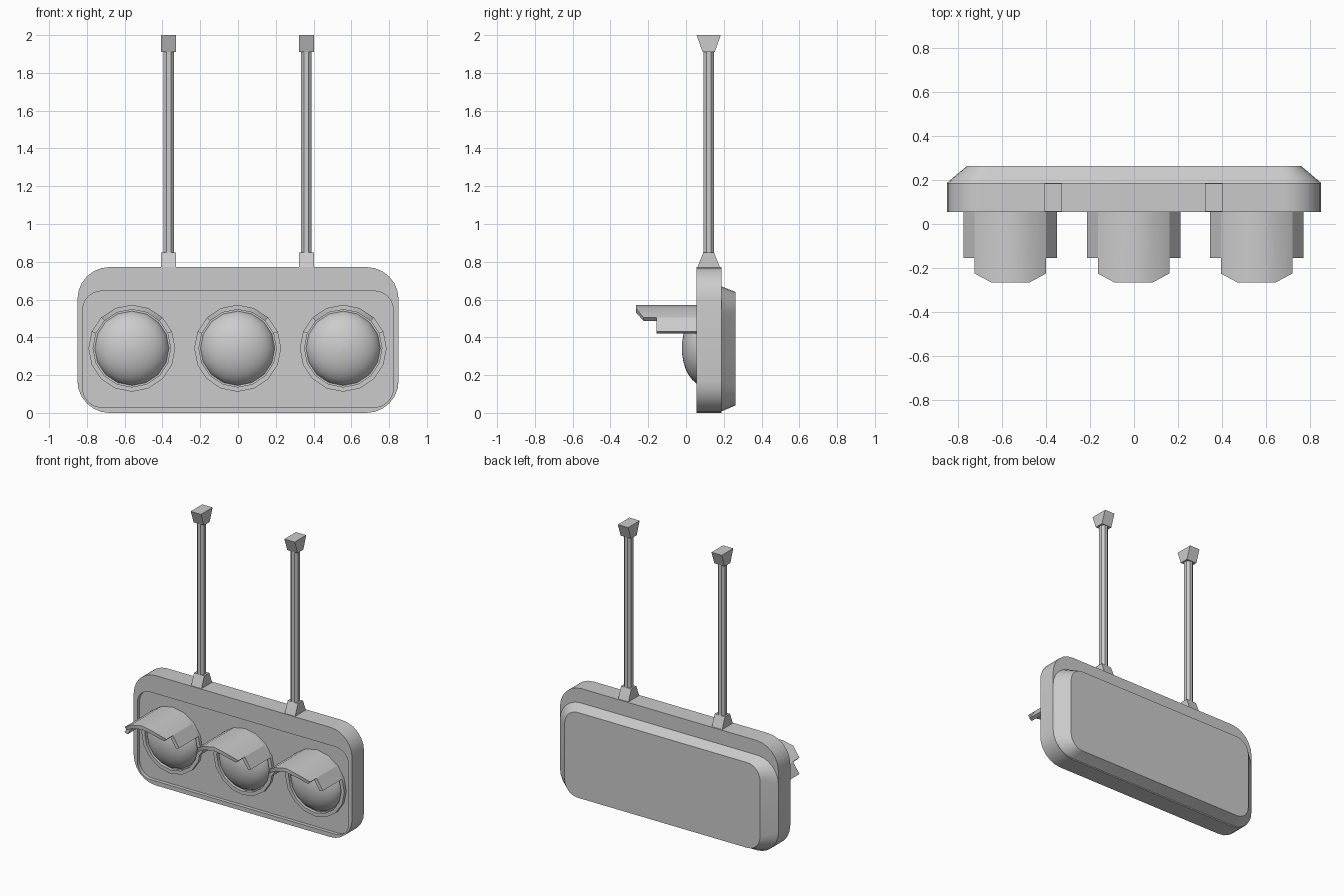
import bpy, bmesh, math
from math import sin, cos, pi, radians

if "Cube" in bpy.data.objects:
    bpy.data.objects.remove(bpy.data.objects["Cube"])

LAMP_X = (-0.562, -0.002, 0.557)
LAMP_Z = 0.342
POLE_X = (-0.367, 0.362)
POLE_Y = 0.12
FLOOR = 0.08  # depth of the recessed front face


def finish(name, bm, smooth=True):
    bmesh.ops.recalc_face_normals(bm, faces=bm.faces)
    me = bpy.data.meshes.new(name)
    bm.to_mesh(me)
    bm.free()
    ob = bpy.data.objects.new(name, me)
    bpy.context.collection.objects.link(ob)
    if smooth:
        bpy.ops.object.select_all(action='DESELECT')
        ob.select_set(True)
        bpy.context.view_layer.objects.active = ob
        bpy.ops.object.shade_smooth_by_angle(angle=radians(32))
    return ob


def loft(name, loops, cap_start=True, cap_end=True, wrap=False, smooth=True):
    bm = bmesh.new()
    rings = [[bm.verts.new(p) for p in loop] for loop in loops]
    pairs = list(zip(rings, rings[1:]))
    if wrap:
        pairs.append((rings[-1], rings[0]))
    for a, b in pairs:
        for i in range(len(a)):
            j = (i + 1) % len(a)
            bm.faces.new((a[i], a[j], b[j], b[i]))
    if cap_start:
        bm.faces.new(rings[0])
    if cap_end:
        bm.faces.new(rings[-1])
    return finish(name, bm, smooth)


def rounded(hw, z0, z1, r, y, steps=6):
    pts = []
    for k, (cx, cz) in enumerate(((hw - r, z1 - r), (r - hw, z1 - r),
                                  (r - hw, z0 + r), (hw - r, z0 + r))):
        for i in range(steps + 1):
            a = (k + i / steps) * pi / 2
            pts.append((cx + r * cos(a), y, cz + r * sin(a)))
    return pts


def circle(x, y, z, r, n=16):
    return [(x + r * cos(2 * pi * i / n), y, z + r * sin(2 * pi * i / n)) for i in range(n)]


def rect(x, hx, hy, z):
    return [(x + sx * hx, POLE_Y + sy * hy, z)
            for sx, sy in ((-1, -1), (1, -1), (1, 1), (-1, 1))]


# Housing with a shallow recessed front, and tapered back cover
loft("housing", [rounded(0.85, 0, 0.772, 0.17, 0.187),
                 rounded(0.85, 0, 0.772, 0.17, 0.055),
                 rounded(0.822, 0.03, 0.645, 0.1, 0.055),
                 rounded(0.822, 0.03, 0.645, 0.1, FLOOR)])
loft("back_cover", [rounded(0.85, 0.008, 0.67, 0.16, 0.187),
                    rounded(0.76, 0.04, 0.64, 0.1, 0.263)], cap_start=False)


def hood(name, x):
    # curved visor; its front edge steps back towards the sides
    R, r, back = 0.23, 0.205, 0.058
    ang = [radians(22.5 * k) for k in range(1, 8)]
    fronts = [(-0.155, -0.155), (-0.225, -0.265), (-0.265, -0.265),
              (-0.265, -0.265), (-0.265, -0.225), (-0.155, -0.155)]
    bm = bmesh.new()

    def v(rad, a, y):
        return bm.verts.new((x + rad * cos(a), y, LAMP_Z + rad * sin(a)))

    for k, (f0, f1) in enumerate(fronts):
        a0, a1 = ang[k], ang[k + 1]
        o = [v(R, a0, back), v(R, a1, back), v(R, a1, f1), v(R, a0, f0)]
        i = [v(r, a0, back), v(r, a1, back), v(r, a1, f1), v(r, a0, f0)]
        bm.faces.new(o)
        bm.faces.new(i[::-1])
        bm.faces.new((o[3], o[2], i[2], i[3]))
        if k == 0:
            bm.faces.new((o[0], o[3], i[3], i[0]))
        if k == 5:
            bm.faces.new((o[1], i[1], i[2], o[2]))
    # side walls of the steps
    for a, f0, f1 in ((ang[1], -0.155, -0.225), (ang[5], -0.155, -0.225)):
        bm.faces.new((v(R, a, f0), v(R, a, f1), v(r, a, f1), v(r, a, f0)))
    bmesh.ops.remove_doubles(bm, verts=bm.verts, dist=0.0005)
    finish(name, bm)


# Lamps: mounting ring, domed lens and visor
for n, x in enumerate(LAMP_X, 1):
    loft(f"lamp_ring_{n}", [circle(x, FLOOR, LAMP_Z, 0.23), circle(x, 0.058, LAMP_Z, 0.23),
                            circle(x, 0.058, LAMP_Z, 0.205), circle(x, FLOOR, LAMP_Z, 0.205)],
         cap_start=False, cap_end=False)
    lens = [circle(x, 0.1 - 0.122 * sin(t * pi / 16), LAMP_Z, 0.2 * cos(t * pi / 16))
            for t in range(8)]
    lens.append(circle(x, -0.022, LAMP_Z, 0.004))
    loft(f"lens_{n}", lens, cap_start=False)
    hood(f"visor_{n}", x)

# Hanging poles with flared feet and ceiling blocks
for n, x in enumerate(POLE_X, 1):
    loft(f"pole_foot_{n}", [rect(x, 0.04, 0.06, 0.77), rect(x, 0.04, 0.028, 0.85)], smooth=False)
    loft(f"ceiling_block_{n}", [rect(x, 0.04, 0.032, 1.91), rect(x, 0.04, 0.064, 2.0)], smooth=False)
    loft(f"pole_{n}", [[(x + 0.03 * cos((i + .5) * pi / 4), POLE_Y + 0.03 * sin((i + .5) * pi / 4), z)
                        for i in range(8)] for z in (0.84, 1.92)], smooth=False)
